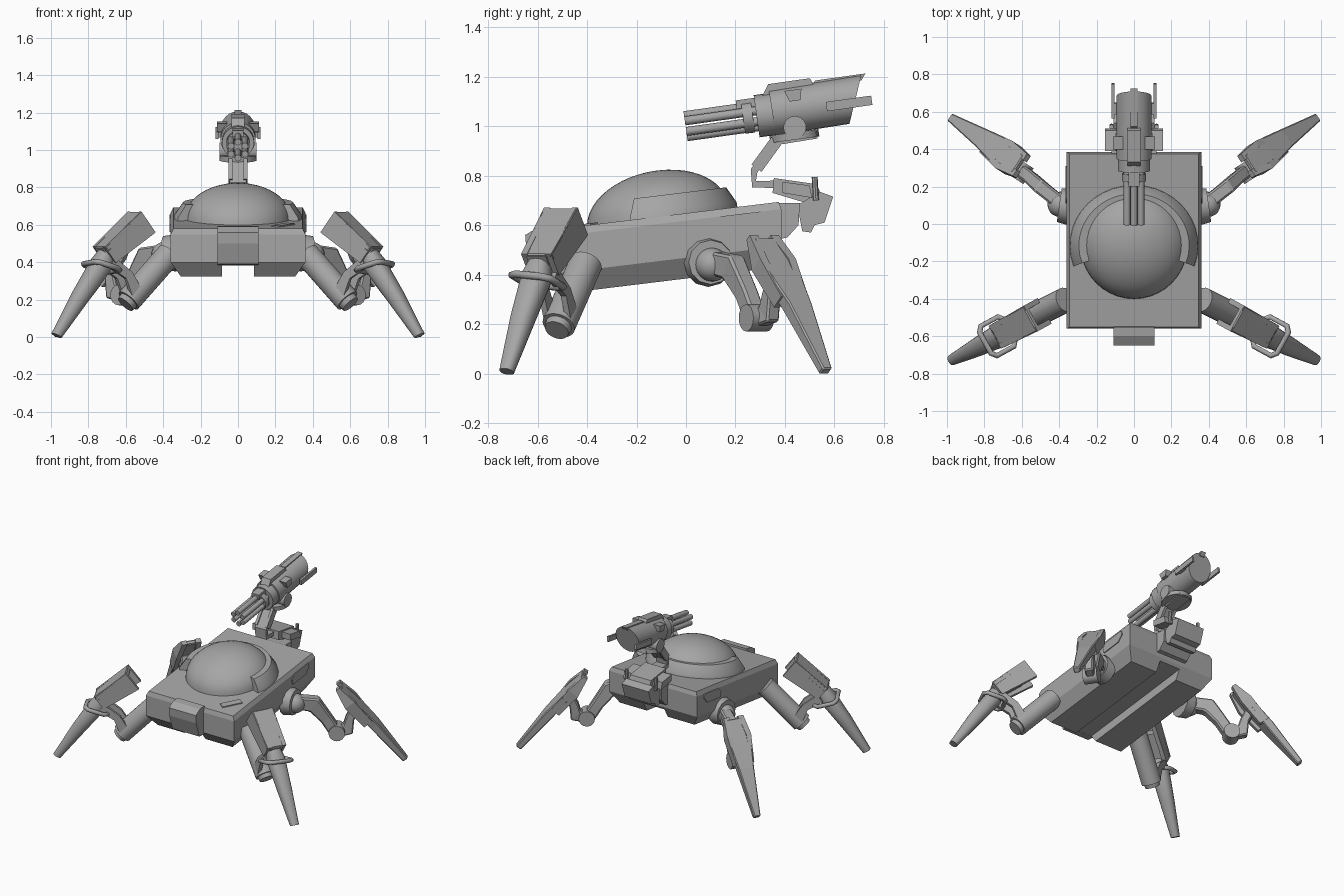
import bpy, bmesh, math
from mathutils import Vector, Matrix

if "Cube" in bpy.data.objects:
    bpy.data.objects.remove(bpy.data.objects["Cube"])

grey = bpy.data.materials.new("plain_grey")
grey.diffuse_color = (0.38, 0.38, 0.38, 1)
grey.use_nodes = True
grey.node_tree.nodes["Principled BSDF"].inputs["Base Color"].default_value = grey.diffuse_color
I = Matrix.Identity(4)
SLOPE = 0.122                                   # hull rises towards the back
SHEAR = Matrix(((1, 0, 0, 0), (0, 1, 0, 0), (0, SLOPE, 1, 0.648), (0, 0, 0, 1)))


def finish(name, bm, M=I, mirror=False, bevel=0, smooth=False):
    bmesh.ops.transform(bm, matrix=M, verts=bm.verts)
    bmesh.ops.recalc_face_normals(bm, faces=bm.faces)
    me = bpy.data.meshes.new(name)
    bm.to_mesh(me)
    bm.free()
    ob = bpy.data.objects.new(name, me)
    bpy.context.collection.objects.link(ob)
    me.materials.append(grey)
    if smooth:
        bpy.ops.object.select_all(action='DESELECT')
        bpy.context.view_layer.objects.active = ob
        ob.select_set(True)
        bpy.ops.object.shade_smooth_by_angle(angle=math.radians(35))
    if bevel:
        b = ob.modifiers.new("bevel", 'BEVEL')
        b.width, b.segments = bevel, 1
    if mirror:
        ob.modifiers.new("mirror", 'MIRROR')
    return ob


def loft(name, rings, **kw):
    """Skin a list of equal-sized closed rings and cap both ends."""
    bm = bmesh.new()
    vs = [[bm.verts.new(p) for p in r] for r in rings]
    n = len(rings[0])
    for a, b in zip(vs, vs[1:]):
        for i in range(n):
            j = (i + 1) % n
            bm.faces.new((a[i], a[j], b[j], b[i]))
    bm.faces.new(vs[0])
    bm.faces.new(vs[-1][::-1])
    return finish(name, bm, **kw)


def prism(name, pts, x0, x1, **kw):
    """Extrude a (y, z) outline across x."""
    return loft(name, [[(x, y, z) for y, z in pts] for x in (x0, x1)], **kw)


def box(name, x0, x1, y0, y1, z0, z1, **kw):
    return prism(name, [(y0, z0), (y1, z0), (y1, z1), (y0, z1)], x0, x1, **kw)


def beam(name, stations, side, **kw):
    """Rectangular bar through (point, width, thickness) stations."""
    side = Vector(side).normalized()
    ps = [Vector(s[0]) for s in stations]
    rings = []
    for i, (_, w, t) in enumerate(stations):
        d = ps[min(i + 1, len(ps) - 1)] - ps[max(i - 1, 0)]
        up = side.cross(d).normalized()
        rings.append([ps[i] + side * w / 2 * a + up * t / 2 * b
                      for a, b in ((-1, -1), (1, -1), (1, 1), (-1, 1))])
    return loft(name, rings, **kw)


def cyl(name, a, b, r1, r2=None, n=24, cut=0, **kw):
    """Cylinder between two points; cut slants the far end along z."""
    a, b = Vector(a), Vector(b)
    d = (b - a).normalized()
    q = d.to_track_quat('Z', 'Y')
    rings = []
    for c, r, k in ((a, r1, 0), (b, r1 if r2 is None else r2, cut)):
        ring = []
        for i in range(n):
            o = q @ Vector((math.cos(i * math.tau / n), math.sin(i * math.tau / n), 0)) * r
            ring.append(c + o + d * o.z * k)
        rings.append(ring)
    return loft(name, rings, smooth=n > 8, **kw)


def rect(x, y0, y1, z):
    return [(-x, y0, z), (x, y0, z), (x, y1, z), (-x, y1, z)]


# Hull with chamfered edges and a channel along the belly
hull = loft("hull", [rect(0.345, -0.55, 0.375, 0), rect(0.36, -0.56, 0.385, -0.03),
                     rect(0.36, -0.56, 0.385, -0.18), rect(0.305, -0.50, 0.335, -0.264)], M=SHEAR)
cutter = box("belly_channel_cutter", -0.085, 0.085, -0.8, 0.8, -0.4, -0.2, M=SHEAR)
cutter.hide_render = True
cutter.hide_viewport = True
cutter.display_type = 'WIRE'
m = hull.modifiers.new("channel", 'BOOLEAN')
m.operation, m.object, m.solver = 'DIFFERENCE', cutter, 'EXACT'

# Front plate, side panels and deck hatch
prism("front_plate", [(-0.55, 0.595), (-0.60, 0.59), (-0.65, 0.56), (-0.645, 0.50), (-0.61, 0.39),
                      (-0.54, 0.385)], -0.11, 0.11)
prism("side_panel", [(0.11, -0.06), (0.14, -0.03), (0.30, -0.03), (0.31, -0.06), (0.27, -0.10),
                     (0.12, -0.10)], 0.358, 0.366, M=SHEAR, mirror=True)
beam("deck_hatch", [((0.20, -0.48, 0.003), 0.05, 0.008), ((0.285, -0.37, 0.003), 0.05, 0.008)],
     (0.8, -0.6, 0), M=SHEAR)

# Dome and the collar round its rear half
bm = bmesh.new()
bmesh.ops.create_uvsphere(bm, u_segments=40, v_segments=24, radius=1)
bmesh.ops.delete(bm, geom=[v for v in bm.verts if v.co.z < -0.05], context='VERTS')
finish("dome", bm, M=SHEAR @ Matrix.Translation((0, -0.115, 0)) @ Matrix.Diagonal((0.285, 0.285, 0.187, 1)),
       smooth=True)
section = ((0.25, -0.01), (0.345, -0.01), (0.34, 0.02), (0.295, 0.085), (0.25, 0.085))
rings = []
for i in range(25):
    t = math.radians(-20 + 220 * i / 24)
    rings.append([(r * math.cos(t), -0.115 + 0.94 * r * math.sin(t), z) for r, z in section])
loft("dome_collar", rings, M=SHEAR, smooth=True)

# Rear mount
prism("rear_block", [(0.36, 0.54), (0.41, 0.55), (0.455, 0.60), (0.46, 0.69), (0.36, 0.69)], -0.12, 0.12)
prism("mount_deck", [(0.355, 0.79), (0.53, 0.765), (0.55, 0.71), (0.50, 0.685), (0.35, 0.73)], -0.085, 0.085)
prism("mount_side", [(0.39, 0.775), (0.50, 0.76), (0.51, 0.71), (0.39, 0.73)], 0.08, 0.155, mirror=True)
prism("rear_pack", [(0.54, 0.735), (0.595, 0.715), (0.56, 0.61), (0.52, 0.60), (0.505, 0.57),
                    (0.47, 0.575), (0.45, 0.68)], -0.11, 0.11)
cyl("mount_pin", (0.12, 0.525, 0.70), (0.12, 0.52, 0.795), 0.012, n=8, mirror=True)

# Gun arm
beam("gun_arm", [((0, 0.37, 0.765), 0.09, 0.03), ((0, 0.275, 0.765), 0.09, 0.03),
                 ((0, 0.275, 0.82), 0.09, 0.03), ((0, 0.365, 0.94), 0.09, 0.035),
                 ((0, 0.53, 0.965), 0.09, 0.03)], (1, 0, 0))
beam("arm_rail", [((0.04, 0.285, 0.83), 0.02, 0.05), ((0.04, 0.365, 0.94), 0.02, 0.05)], (1, 0, 0), mirror=True)
cyl("trunnion", (-0.10, 0.44, 0.995), (0.10, 0.44, 0.995), 0.046)
cyl("turntable", (0, 0.44, 0.945), (0, 0.436, 0.975), 0.10)

# Rotary gun, built along y and tilted
G = Matrix.Translation((0, 0.32, 1.045)) @ Matrix.Rotation(math.radians(8), 4, 'X')
for i in range(6):
    t = i * math.tau / 6 + math.tau / 12
    x, z = 0.043 * math.cos(t), 0.043 * math.sin(t)
    cyl("barrel", (x, -0.325, z), (x, 0, z), 0.018, n=12, M=G)
cyl("barrel_clamp", (0, -0.09, 0), (0, -0.05, 0), 0.064, M=G)
cyl("gun_collar", (0, -0.035, 0), (0, 0.035, 0), 0.086, M=G)
cyl("gun_body", (0, 0.03, 0.006), (0, 0.37, 0.012), 0.094, cut=0.42, M=G)
prism("gun_top_cover", [(0.0, 0.08), (0.03, 0.122), (0.20, 0.122), (0.215, 0.08)], -0.035, 0.035, M=G)
prism("gun_spine", [(0.2, 0.09), (0.22, 0.11), (0.425, 0.11), (0.405, 0.085)], -0.02, 0.02, M=G)
box("front_sight", -0.03, 0.03, -0.11, -0.03, 0.04, 0.075, M=G)
for s in (-1, 1):
    prism("gun_side_clip", [(0.09, 0.085), (0.16, 0.085), (0.15, 0.04), (0.105, 0.04)],
          s * 0.06, s * 0.112, M=G)
    box("gun_fin", s * 0.105, s * 0.12, 0.25, 0.435, -0.02, 0.018, M=G)
    box("fin_bracket", s * 0.08, s * 0.11, 0.27, 0.33, -0.015, 0.012, M=G)

# Front legs
D = Vector((0.88, -0.48, 0)).normalized()
H = Vector((0.48, 0.88, 0)).normalized()
F = dict(mirror=True)
cyl("front_thigh", (0.365, -0.405, 0.445), (0.585, -0.515, 0.195), 0.068, **F)
cyl("front_thigh_cap", (0.58, -0.512, 0.20), (0.602, -0.523, 0.175), 0.056, 0.05, **F)
a, b = Vector((0.515, -0.485, 0.615)), Vector((0.715, -0.59, 0.44))
up = H.cross(b - a).normalized()
up = up if up.z > 0 else -up
beam("front_shin_armour", [(a + up * 0.055, 0.155, 0.035), (b + up * 0.035, 0.14, 0.035)], H, bevel=0.006, **F)
for s in (-1, 1):
    beam("front_shin_side", [(a + H * s * 0.064, 0.028, 0.14), (b + H * s * 0.055, 0.028, 0.11)], H, **F)
beam("front_shin_core", [(a * 0.75 + b * 0.25, 0.10, 0.07), (b + D * 0.01, 0.09, 0.08)], H, **F)

# Rounded tapering front foot
rings = []
for p, w, t in (((0.70, -0.588, 0.45), 0.09, 0.08), ((0.73, -0.603, 0.39), 0.125, 0.105),
                ((0.84, -0.66, 0.22), 0.10, 0.085), ((0.97, -0.725, 0.008), 0.06, 0.05)):
    n = (D * 0.5 + Vector((0, 0, 0.25)))
    rings.append([Vector(p) + H * w / 2 * math.copysign(abs(math.cos(i * math.tau / 16)) ** 0.7, math.cos(i * math.tau / 16))
                  + n * t * math.sin(i * math.tau / 16) for i in range(16)])
loft("front_foot", rings, smooth=True, **F)
for s in (-1, 1):
    beam("front_knee_link", [(Vector((0.565, -0.505, 0.23)) + H * s * 0.05, 0.025, 0.07),
                             (Vector((0.61, -0.53, 0.33)) + H * s * 0.05, 0.025, 0.05),
                             (Vector((0.70, -0.58, 0.40)) + H * s * 0.05, 0.025, 0.06)], H, **F)

# Clamp ring round each front shin
c = Vector((0.73, -0.60, 0.375))
cu = bpy.data.curves.new("shin_clamp", 'CURVE')
cu.dimensions, cu.bevel_depth, cu.bevel_resolution = '3D', 0.015, 2
sp = cu.splines.new('POLY')
corners = [(-1, -.7), (-.7, -1), (.7, -1), (1, -.7), (1, .7), (.7, 1), (-.7, 1), (-1, .7)]
sp.points.add(len(corners) - 1)
for p, (i, j) in zip(sp.points, corners):
    p.co = (*(c + H * 0.09 * i + D * 0.074 * j + Vector((0, 0, 0.022 * j - 0.008 * i))), 1)
sp.use_cyclic_u = True
cu.materials.append(grey)
clamp = bpy.data.objects.new("shin_clamp", cu)
bpy.context.collection.objects.link(clamp)
clamp.modifiers.new("mirror", 'MIRROR')

# Rear legs: hip, bent arm, knee and blade-like shin
R = Vector((-0.54, 0.84, 0)).normalized()
cyl("rear_hip_ring", (0.33, 0.09, 0.45), (0.40, 0.10, 0.45), 0.10, 0.09, n=12, **F)
bm = bmesh.new()
bmesh.ops.create_uvsphere(bm, u_segments=20, v_segments=12, radius=0.068)
finish("rear_hip_ball", bm, M=Matrix.Translation((0.395, 0.105, 0.44)), smooth=True, **F)
beam("rear_arm", [((0.39, 0.11, 0.45), 0.075, 0.09), ((0.49, 0.19, 0.43), 0.075, 0.11),
                  ((0.55, 0.245, 0.32), 0.07, 0.08), ((0.605, 0.285, 0.21), 0.07, 0.08)], R, bevel=0.01, **F)
k = Vector((0.61, 0.285, 0.225))
cyl("rear_knee", k - R * 0.05, k + R * 0.05, 0.055, n=16, **F)
beam("rear_knee_link", [(k, 0.06, 0.08), ((0.665, 0.335, 0.24), 0.06, 0.09), ((0.675, 0.345, 0.32), 0.06, 0.06),
                        ((0.705, 0.37, 0.40), 0.06, 0.06)], R, bevel=0.008, **F)
beam("rear_shin", [((0.612, 0.315, 0.54), 0.11, 0.03), ((0.71, 0.385, 0.40), 0.155, 0.05),
                   ((0.80, 0.45, 0.27), 0.11, 0.06), ((0.975, 0.565, 0.008), 0.045, 0.04)], R, bevel=0.006, **F)
for s in (-1, 1):
    o = R * s
    beam("rear_shin_flange", [(Vector((0.60, 0.31, 0.55)) + o * 0.05, 0.04, 0.03),
                              (Vector((0.67, 0.355, 0.44)) + o * 0.068, 0.035, 0.08),
                              (Vector((0.77, 0.425, 0.29)) + o * 0.05, 0.03, 0.07)], R, **F)
